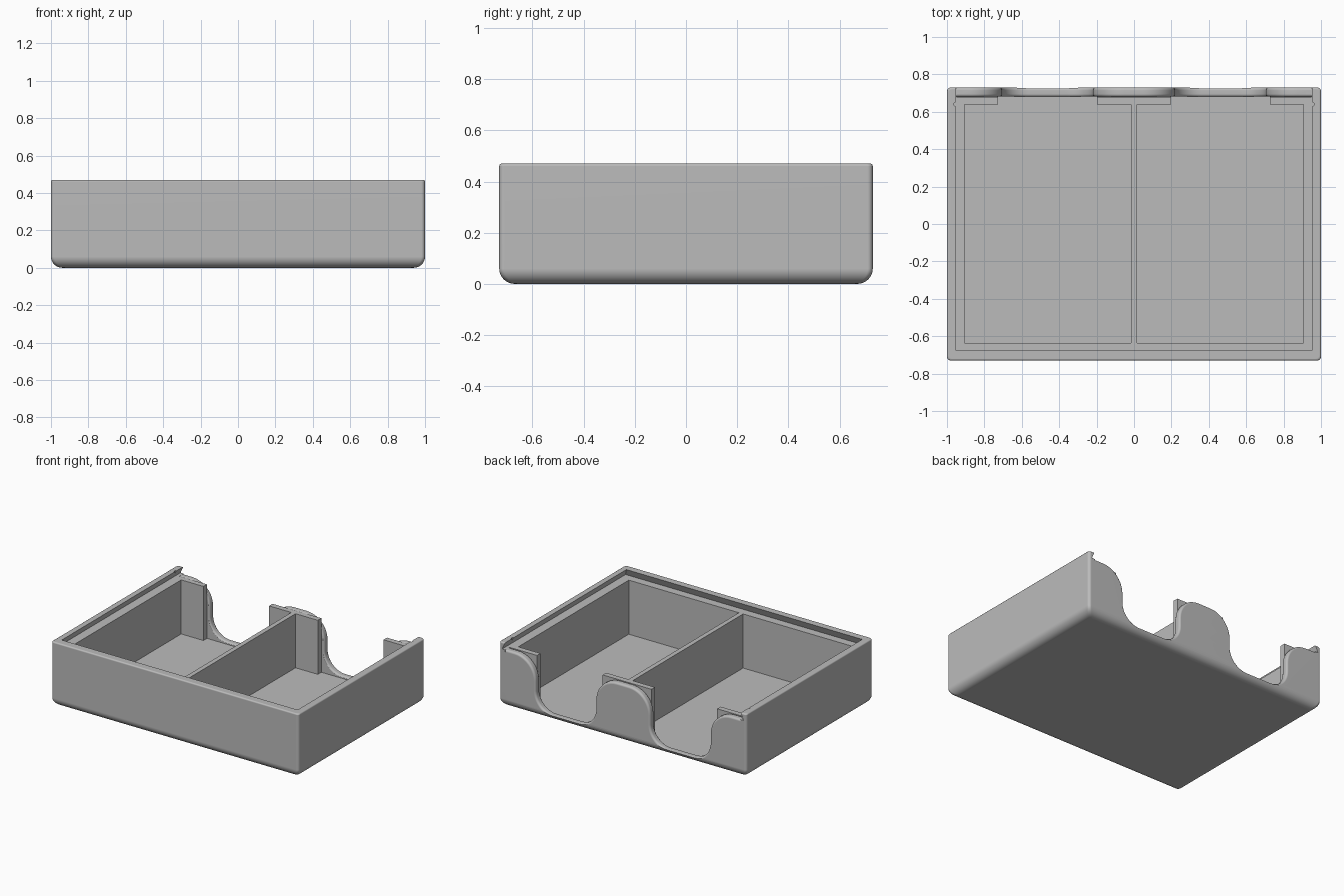
import bpy
import bmesh
from math import sin, cos, pi, radians

cube = bpy.data.objects.get("Cube")
if cube:
    bpy.data.objects.remove(cube, do_unlink=True)

# Main sizes
HX, HY, H = 1.0, 0.73, 0.47
LEDGE, FLOOR = 0.42, 0.025
BACK_IN, ROUND = 0.68, 0.015

grey = bpy.data.materials.new("plain_grey")
grey.use_nodes = True
colour = (0.5, 0.5, 0.5, 1)
grey.diffuse_color = colour
grey.node_tree.nodes["Principled BSDF"].inputs["Base Color"].default_value = colour


def loft(name, rings):
    """Closed solid through a list of matching point rings."""
    bm = bmesh.new()
    loops = [[bm.verts.new(p) for p in ring] for ring in rings]
    n = len(loops[0])
    for a, b in zip(loops, loops[1:]):
        for i in range(n):
            j = (i + 1) % n
            bm.faces.new((a[i], a[j], b[j], b[i]))
    bm.faces.new(loops[0][::-1])
    bm.faces.new(loops[-1])
    bmesh.ops.recalc_face_normals(bm, faces=bm.faces)
    mesh = bpy.data.meshes.new(name)
    bm.to_mesh(mesh)
    bm.free()
    mesh.materials.append(grey)
    ob = bpy.data.objects.new(name, mesh)
    bpy.context.collection.objects.link(ob)
    return ob


def rect(x0, x1, y0, y1, z):
    return [(x0, y0, z), (x1, y0, z), (x1, y1, z), (x0, y1, z)]


def box(name, x0, x1, y0, y1, z0, z1):
    return loft(name, [rect(x0, x1, y0, y1, z) for z in (z0, z1)])


def arc(cx, cz, r, a0, a1, steps=10):
    return [(cx + r * cos(radians(a0 + (a1 - a0) * i / steps)),
             cz + r * sin(radians(a0 + (a1 - a0) * i / steps)))
            for i in range(steps + 1)]


def rounded_ring(inset, z, r=0.02):
    """Rounded rectangle, pulled in by inset."""
    x, y = HX - inset - r, HY - inset - r
    pts = []
    for k, (sx, sy) in enumerate([(1, 1), (-1, 1), (-1, -1), (1, -1)]):
        pts += arc(sx * x, sy * y, r, 90 * k, 90 * k + 90, 4)
    return [(px, py, z) for px, py in pts]


# Tray body: large round at the bottom, small round at the rim
rings = []
for i in range(9):
    t = i / 8 * pi / 2
    rings.append(rounded_ring(0.06 * (1 - sin(t)), 0.06 * (1 - cos(t))))
for i in range(5):
    t = i / 4 * pi / 2
    rings.append(rounded_ring(0.01 * (1 - cos(t)), H - 0.01 * (1 - sin(t))))
tray = loft("tray", rings)


def finger_profile(d):
    """Back edge outline, offset into the wall by d."""
    r1, r2, low = 0.17, 0.14, 0.042
    half = (arc(0.05, LEDGE - r1, r1 - d, 90, 0)
            + arc(0.36, low + r2, r2 + d, 180, 270))
    right = half + [(0.925 - x, z) for x, z in reversed(half)]
    left = [(-x, z) for x, z in reversed(right)]
    low_edge = LEDGE - d
    return ([(-0.95, 0.6), (-0.95, low_edge)] + left + right
            + [(0.95, low_edge), (0.95, 0.6)])


# Finger scoops in the back wall, with rounded edges on both faces
sections = []
for i in range(5):
    t = i / 4 * pi / 2
    sections.append((BACK_IN + ROUND * (1 - cos(t)), ROUND * (1 - sin(t))))
sections += [(BACK_IN + HY - y, d) for y, d in reversed(sections)]
sections.append((HY + 0.05, ROUND))
cutters = [loft("scoop_cutter", [[(x, y, z) for x, z in finger_profile(d)]
                                 for y, d in sections])]

# Undercut channel for a sliding lid, open at the back
cutters.append(loft("lid_channel_cutter", [
    rect(-0.975, 0.975, -0.695, 0.8, LEDGE),
    rect(-0.949, 0.949, -0.669, 0.8, H + 0.01)]))

# Compartments, their back openings and the lid catches
for s in (-1, 1):
    def span(a, b):
        return sorted((s * a, s * b))
    cutters.append(box("compartment_cutter", *span(0.017, 0.907),
                       -0.635, 0.64, FLOOR, 0.6))
    cutters.append(box("opening_cutter", *span(0.197, 0.728),
                       0.6, BACK_IN + 0.001, FLOOR, 0.6))
    notch = [[(x, y, z) for x, y in arc(s * 0.953, 0.64, 0.01, 0, 330, 11)]
             for z in (LEDGE + 0.005, 0.6)]
    cutters.append(loft("catch_cutter", notch))

bpy.context.view_layer.objects.active = tray
tray.select_set(True)
for cutter in cutters:
    cutter.hide_render = True
    mod = tray.modifiers.new("cut", "BOOLEAN")
    mod.operation = "DIFFERENCE"
    mod.solver = "EXACT"
    mod.object = cutter
    bpy.ops.object.modifier_apply(modifier=mod.name)
    bpy.data.objects.remove(cutter, do_unlink=True)

# Smooth rounds, crisp edges
bpy.ops.object.shade_smooth_by_angle(angle=radians(30))
weighted = tray.modifiers.new("weighted_normals", "WEIGHTED_NORMAL")
weighted.keep_sharp = True
